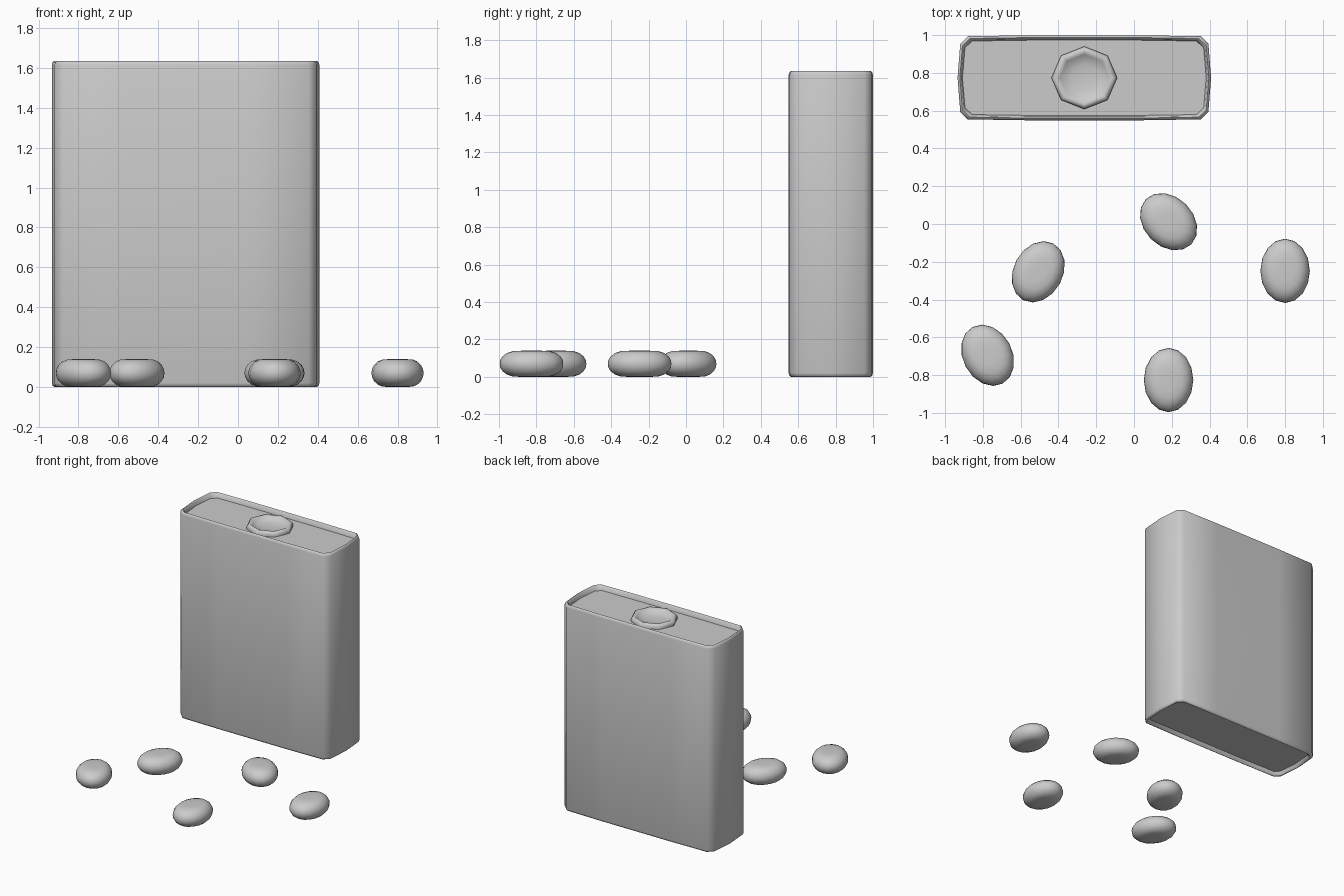
import bpy, bmesh, math

if "Cube" in bpy.data.objects:
    bpy.data.objects.remove(bpy.data.objects["Cube"])


def loft(name, rings, location=(0, 0, 0), angle=0, smooth=60):
    """Skin a stack of matching rings and cap both ends."""
    bm = bmesh.new()
    loops = [[bm.verts.new(p) for p in ring] for ring in rings]
    n = len(loops[0])
    for a, b in zip(loops, loops[1:]):
        for i in range(n):
            j = (i + 1) % n
            bm.faces.new((a[i], a[j], b[j], b[i]))
    bm.faces.new(loops[0][::-1])
    bm.faces.new(loops[-1])
    bmesh.ops.recalc_face_normals(bm, faces=bm.faces)
    mesh = bpy.data.meshes.new(name)
    bm.to_mesh(mesh)
    bm.free()
    ob = bpy.data.objects.new(name, mesh)
    bpy.context.collection.objects.link(ob)
    ob.location = location
    ob.rotation_euler.z = math.radians(angle)
    bpy.ops.object.select_all(action='DESELECT')
    ob.select_set(True)
    bpy.context.view_layer.objects.active = ob
    bpy.ops.object.shade_smooth_by_angle(angle=math.radians(smooth))
    return ob


def ellipse(rx, ry, z, n):
    return [(rx * math.cos(math.tau * i / n), ry * math.sin(math.tau * i / n), z)
            for i in range(n)]


# Tin outline: gently bulged sides with clipped corners
quarter = [(0.671, 0.0), (0.657, 0.18), (0.617, 0.22), (0.3, 0.225)]
half = quarter + [(-x, y) for x, y in quarter[::-1]]
outline = half + [(x, -y) for x, y in half[-2:0:-1]]


def tin_ring(inset, z):
    return [(x * (1 - inset / 0.671), y * (1 - inset / 0.225), z) for x, y in outline]


TIN = (-0.263, 0.774, 0)
H = 1.635

# Tin body with recessed base and recessed lid
body_profile = [(0.03, 0.03), (0.022, 0.006), (0.014, 0.0), (0.004, 0.006), (0.0, 0.02),
                (0.0, H - 0.02), (0.004, H - 0.006), (0.012, H),
                (0.019, H - 0.006), (0.026, H - 0.04)]
loft("tin_body", [tin_ring(i, z) for i, z in body_profile], TIN)

# Octagonal raised collar with a dished centre
collar_profile = [(0.172, H - 0.045), (0.174, H - 0.022), (0.162, H - 0.006),
                  (0.146, H - 0.004), (0.130, H - 0.014), (0.112, H - 0.026),
                  (0.075, H - 0.034), (0.03, H - 0.038)]
loft("lid_collar", [ellipse(r, r * 0.955, z, 8) for r, z in collar_profile], TIN)

# Scattered oval sweets with flattened tops
sweet_half = [(0.30, 0.0), (0.58, 0.002), (0.76, 0.012), (0.90, 0.030), (0.975, 0.05)]
sweet_profile = sweet_half + [(1.0, 0.07)] + [(r, 0.14 - z) for r, z in sweet_half[::-1]]
placements = [(0.183, 0.012, 45), (-0.507, -0.253, -28), (0.80, -0.248, 0),
              (0.183, -0.826, 0), (-0.775, -0.695, 28)]
for k, (x, y, rot) in enumerate(placements, 1):
    rings = [ellipse(0.131 * r, 0.17 * (r if r > 0.99 else r * 1.01), z, 16)
             for r, z in sweet_profile]
    loft(f"sweet_{k}", rings, (x, y, 0), rot)
